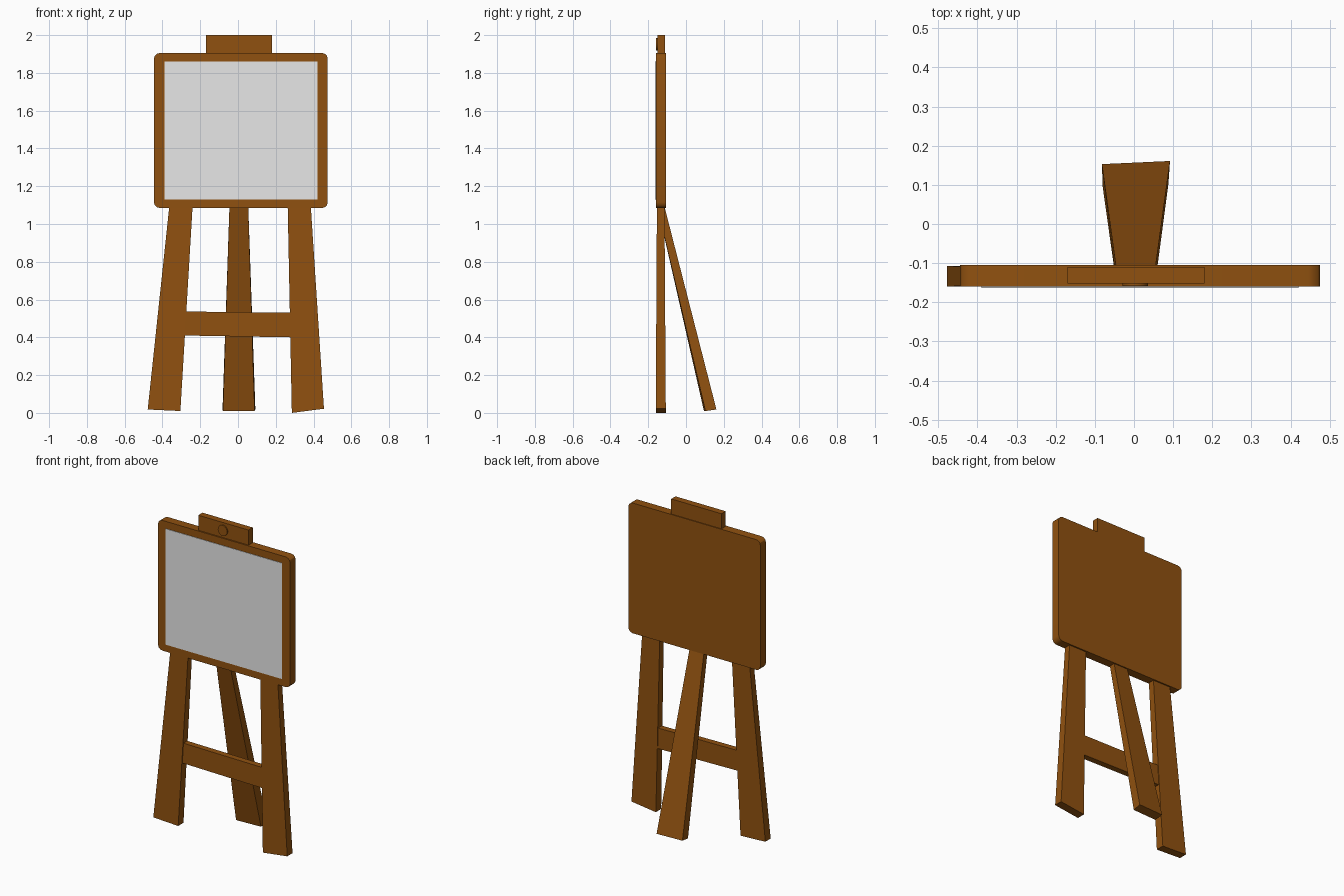
import bpy
import bmesh
from math import pi
from mathutils import Matrix

old = bpy.data.objects.get("Cube")
if old:
    bpy.data.objects.remove(old, do_unlink=True)


def material(name, rgb):
    m = bpy.data.materials.new(name)
    m.use_nodes = True
    color = (*rgb, 1)
    m.diffuse_color = color
    m.node_tree.nodes["Principled BSDF"].inputs["Base Color"].default_value = color
    return m


wood = material("brown wood", (0.28, 0.083, 0.005))
paper = material("pale grey paper", (0.8, 0.8, 0.8))


def finish(name, bm, mat):
    bmesh.ops.recalc_face_normals(bm, faces=bm.faces)
    mesh = bpy.data.meshes.new(name)
    bm.to_mesh(mesh)
    bm.free()
    mesh.materials.append(mat)
    obj = bpy.data.objects.new(name, mesh)
    bpy.context.collection.objects.link(obj)
    return obj


def beam(name, start, end, mat=wood, corner=0):
    """Join two four-cornered ends; corner rounds the edges running along y."""
    bm = bmesh.new()
    a = [bm.verts.new(p) for p in start]
    b = [bm.verts.new(p) for p in end]
    bm.faces.new(a)
    bm.faces.new(b)
    for i in range(4):
        j = (i + 1) % 4
        bm.faces.new((a[i], a[j], b[j], b[i]))
    if corner:
        edges = [e for e in bm.edges
                 if abs(e.verts[0].co.y - e.verts[1].co.y) > 0.001]
        bmesh.ops.bevel(bm, geom=edges, offset=corner, segments=3,
                        profile=0.5, affect='EDGES')
    return finish(name, bm, mat)


def slab(name, x0, x1, y0, y1, z0, z1, mat=wood, corner=0):
    ends = [[(x0, y, z0), (x1, y, z0), (x1, y, z1), (x0, y, z1)] for y in (y0, y1)]
    return beam(name, *ends, mat, corner)


def rect(left, right, front, back):
    """Horizontal end cut; left and right are (x, z) pairs."""
    (xl, zl), (xr, zr) = left, right
    return [(xl, front, zl), (xr, front, zr), (xr, back, zr), (xl, back, zl)]


# Board, drawing surface and top block
board = slab("board", -0.445, 0.475, -0.16, -0.105, 1.085, 1.905, corner=0.03)
slab("drawing_surface", -0.39, 0.42, -0.163, -0.155, 1.13, 1.86, paper)
slab("top_block", -0.17, 0.18, -0.152, -0.11, 1.89, 2.0)

# Round peg on the top block
bm = bmesh.new()
bmesh.ops.create_cone(bm, cap_ends=True, segments=20, radius1=0.033,
                      radius2=0.033, depth=0.02,
                      matrix=Matrix.Translation((0.003, -0.149, 1.952))
                      @ Matrix.Rotation(pi / 2, 4, 'X'))
peg = finish("peg", bm, wood)

# Splayed front legs
beam("right_front_leg",
     rect((-0.478, 0.018), (-0.305, 0.01), -0.16, -0.107),
     rect((-0.363, 1.1), (-0.24, 1.1), -0.154, -0.114))
beam("left_front_leg",
     rect((0.285, 0.0), (0.455, 0.022), -0.16, -0.107),
     rect((0.263, 1.1), (0.385, 1.1), -0.154, -0.114))

# Cross bar between the front legs
beam("cross_bar",
     [(-0.3, -0.152, 0.41), (-0.3, -0.114, 0.41),
      (-0.3, -0.114, 0.537), (-0.3, -0.152, 0.537)],
     [(0.3, -0.152, 0.4), (0.3, -0.114, 0.4),
      (0.3, -0.114, 0.53), (0.3, -0.152, 0.53)])

# Leaning back leg
beam("back_leg",
     [(-0.08, 0.095, 0.01), (0.088, 0.103, 0.01),
      (0.092, 0.161, 0.018), (-0.082, 0.153, 0.018)],
     [(-0.045, -0.153, 1.1), (0.054, -0.153, 1.1),
      (0.054, -0.116, 1.1), (-0.045, -0.116, 1.1)])

# Smooth the rounded parts, keeping their edges sharp
bpy.ops.object.select_all(action='DESELECT')
for obj in (board, peg):
    obj.select_set(True)
bpy.context.view_layer.objects.active = board
bpy.ops.object.shade_smooth_by_angle()
